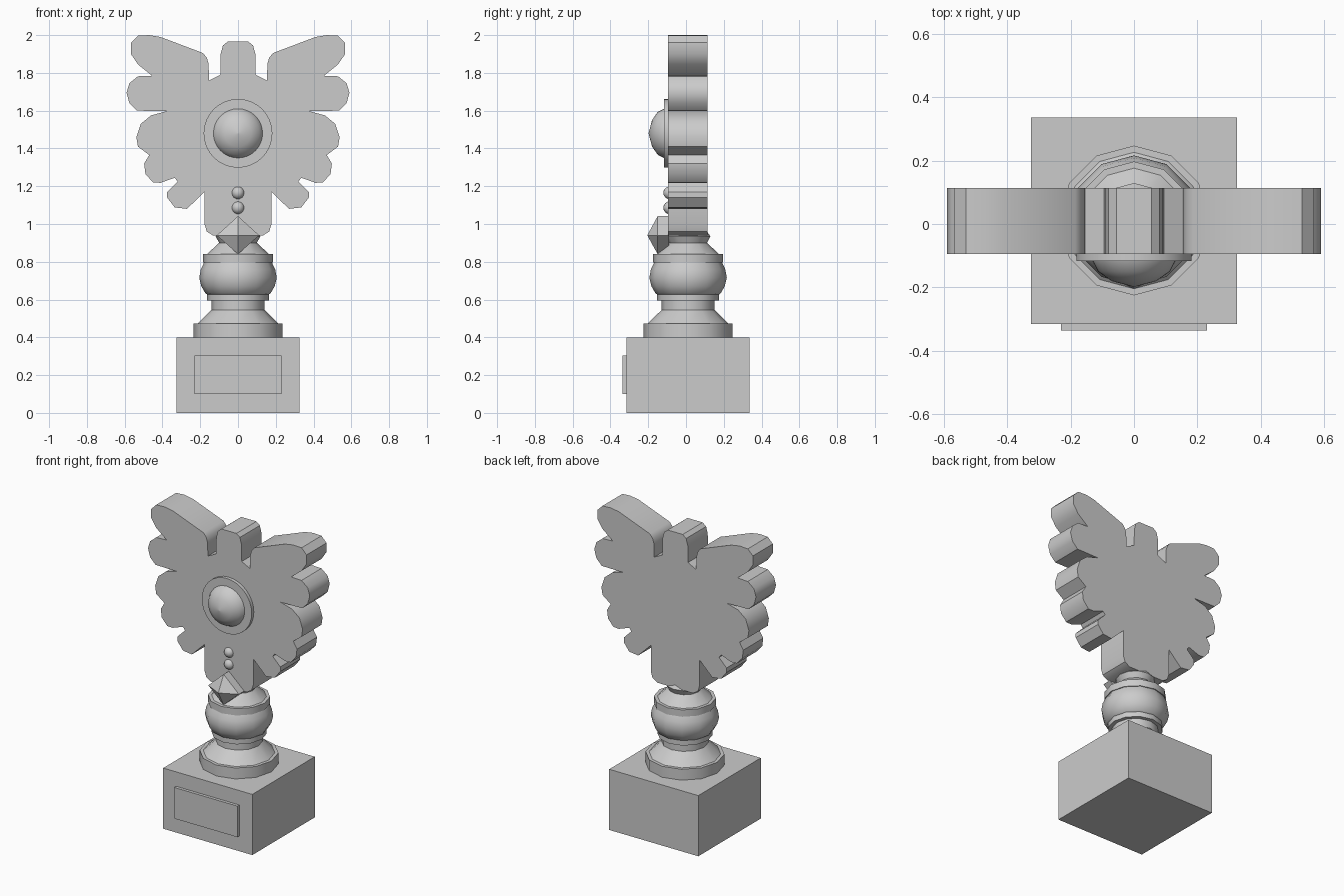
import bpy, bmesh, math
from mathutils import Matrix, Vector

if "Cube" in bpy.data.objects:
    bpy.data.objects.remove(bpy.data.objects["Cube"])


def finish(bm, name, smooth=None):
    bmesh.ops.remove_doubles(bm, verts=bm.verts, dist=1e-5)
    bmesh.ops.recalc_face_normals(bm, faces=bm.faces)
    mesh = bpy.data.meshes.new(name)
    bm.to_mesh(mesh)
    bm.free()
    ob = bpy.data.objects.new(name, mesh)
    bpy.context.collection.objects.link(ob)
    if smooth:
        bpy.ops.object.select_all(action='DESELECT')
        ob.select_set(True)
        bpy.context.view_layer.objects.active = ob
        bpy.ops.object.shade_smooth_by_angle(angle=math.radians(smooth))
    return ob


def box(name, x0, x1, y0, y1, z0, z1):
    bm = bmesh.new()
    bmesh.ops.create_cube(bm, size=1)
    bmesh.ops.scale(bm, vec=(x1 - x0, y1 - y0, z1 - z0), verts=bm.verts)
    bmesh.ops.translate(bm, vec=((x0 + x1) / 2, (y0 + y1) / 2, (z0 + z1) / 2), verts=bm.verts)
    return finish(bm, name)


def lathe(name, profile, steps, matrix, smooth):
    """Spin (radius, height) points around local z, then place with matrix."""
    bm = bmesh.new()
    rings = []
    for r, h in profile:
        rings.append([bm.verts.new((r * math.cos(2 * math.pi * i / steps),
                                    r * math.sin(2 * math.pi * i / steps), h))
                      for i in range(steps)])
    for a, b in zip(rings, rings[1:]):
        for i in range(steps):
            j = (i + 1) % steps
            bm.faces.new((a[i], a[j], b[j], b[i]))
    bm.faces.new(rings[0])
    bm.faces.new(rings[-1])
    bmesh.ops.transform(bm, matrix=matrix, verts=bm.verts)
    return finish(bm, name, smooth)


def slab(name, outline, y0, y1, smooth=None):
    """Extrude an (x, z) outline along y."""
    bm = bmesh.new()
    face = bm.faces.new([bm.verts.new((x, y0, z)) for x, z in outline])
    ext = bmesh.ops.extrude_face_region(bm, geom=[face], use_keep_orig=True)
    bmesh.ops.translate(bm, vec=(0, y1 - y0, 0),
                        verts=[v for v in ext['geom'] if isinstance(v, bmesh.types.BMVert)])
    return finish(bm, name, smooth)


# square plinth with front plaque
box("plinth", -0.325, 0.325, -0.315, 0.336, 0, 0.4)
box("plaque", -0.23, 0.23, -0.335, -0.31, 0.1, 0.305)

# turned column, twelve sided
column = [(0.236, 0.39), (0.236, 0.472), (0.215, 0.472), (0.14, 0.545), (0.14, 0.595),
          (0.165, 0.595), (0.165, 0.628), (0.172, 0.632), (0.194, 0.67), (0.205, 0.715),
          (0.197, 0.76), (0.18, 0.795), (0.186, 0.795), (0.186, 0.84), (0.165, 0.84),
          (0.1, 0.9), (0.118, 0.935), (0.1, 0.96)]
lathe("column", column, 12, Matrix.Translation((0, 0.011, 0)), 35)

# winged emblem: right half of the outline, mirrored to the left
half = [(0.055, 1.965), (0.08, 1.945), (0.092, 1.9), (0.094, 1.79), (0.153, 1.76),
        (0.156, 1.85), (0.165, 1.88), (0.185, 1.905), (0.41, 1.99), (0.47, 2.0),
        (0.53, 1.997), (0.567, 1.96), (0.567, 1.9), (0.53, 1.845), (0.455, 1.785),
        (0.53, 1.782), (0.575, 1.745), (0.59, 1.695), (0.575, 1.64), (0.535, 1.6),
        (0.375, 1.598), (0.46, 1.575), (0.515, 1.53), (0.538, 1.46), (0.53, 1.41),
        (0.47, 1.365), (0.497, 1.32), (0.49, 1.265), (0.45, 1.22), (0.41, 1.218),
        (0.335, 1.245), (0.32, 1.225), (0.375, 1.17), (0.375, 1.14), (0.335, 1.088),
        (0.27, 1.08), (0.178, 1.17), (0.178, 1.0), (0.165, 0.96), (0.13, 0.938)]
slab("winged_emblem", half + [(-x, z) for x, z in reversed(half)], -0.095, 0.113, 35)

# front medallion: thin disc and dome
front = Matrix.Translation((0, 0, 1.48)) @ Matrix.Rotation(math.radians(90), 4, 'X')
lathe("medallion_disc", [(0.182, 0.09), (0.182, 0.117)], 32, front, 35)
lathe("medallion_dome", [(0.131, 0.115), (0.129, 0.12), (0.113, 0.15), (0.07, 0.18), (0.0005, 0.198)],
      32, front, 50)

# two beads
for i, z in enumerate((1.165, 1.086)):
    bm = bmesh.new()
    bmesh.ops.create_uvsphere(bm, u_segments=16, v_segments=8, radius=0.034,
                              matrix=Matrix.Translation((0, -0.086, z)))
    finish(bm, f"bead_{i + 1}", 50)

# pointed gem: diamond prism with a pyramid front
gem = slab("gem", [(0.112, 0.94), (0, 1.042), (-0.112, 0.94), (0, 0.84)], -0.15, -0.09)
bm = bmesh.new()
bm.from_mesh(gem.data)
cap = min(bm.faces, key=lambda f: f.calc_center_median().y)
bmesh.ops.poke(bm, faces=[cap])
bm.verts.ensure_lookup_table()
tip = min(bm.verts, key=lambda v: Vector((v.co.x, 0, v.co.z - 0.94)).length)
tip.co = (0, -0.205, 0.94)
bm.to_mesh(gem.data)
bm.free()
